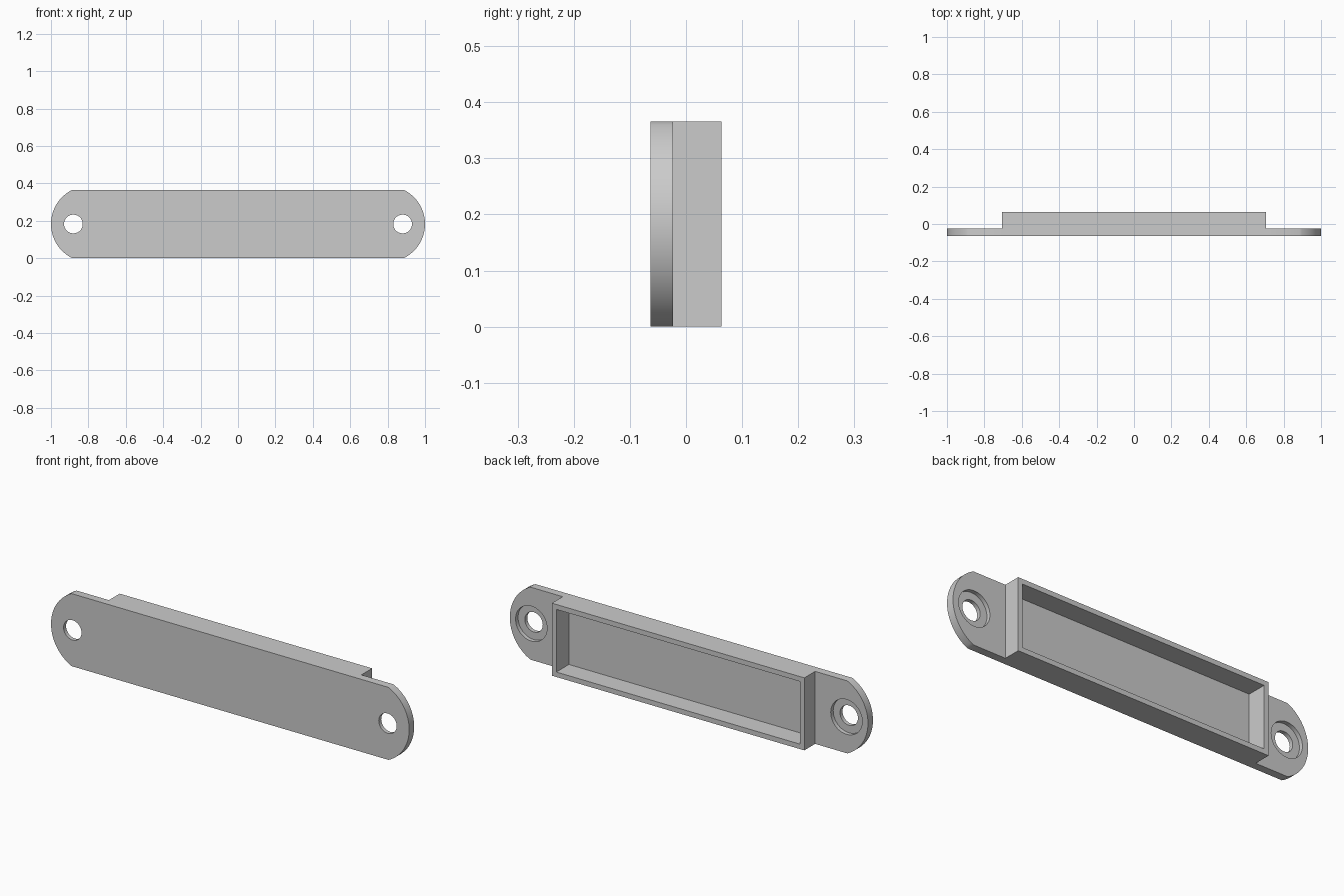
import bpy, bmesh, math
from mathutils import Matrix

cube = bpy.data.objects.get("Cube")
if cube:
    bpy.data.objects.remove(cube, do_unlink=True)

HEIGHT, MID = 0.366, 0.183
FRONT, PLATE_BACK, BACK = -0.063, -0.023, 0.063
HALF_BOX, WALL, FLOOR = 0.705, 0.025, -0.037
END_RADIUS, HOLE_X = 0.203, 0.88

grey = bpy.data.materials.new("plain_grey")
grey.use_nodes = True
colour = (0.6, 0.6, 0.6, 1)
grey.diffuse_color = colour
grey.node_tree.nodes["Principled BSDF"].inputs["Base Color"].default_value = colour


def make_object(name, bm):
    bmesh.ops.recalc_face_normals(bm, faces=bm.faces)
    mesh = bpy.data.meshes.new(name)
    bm.to_mesh(mesh)
    bm.free()
    mesh.materials.append(grey)
    obj = bpy.data.objects.new(name, mesh)
    bpy.context.collection.objects.link(obj)
    return obj


def prism(name, outline, y0, y1):
    """Extrude an x-z outline from y0 to y1."""
    bm = bmesh.new()
    face = bm.faces.new([bm.verts.new((x, y0, z)) for x, z in outline])
    ext = bmesh.ops.extrude_face_region(bm, geom=[face])["geom"]
    verts = [v for v in ext if isinstance(v, bmesh.types.BMVert)]
    bmesh.ops.translate(bm, verts=verts, vec=(0, y1 - y0, 0))
    return make_object(name, bm)


def rectangle(half, z0, z1):
    return [(-half, z0), (half, z0), (half, z1), (-half, z1)]


def circle(x, radius, n=48):
    return [(x + radius * math.cos(math.tau * i / n),
             MID + radius * math.sin(math.tau * i / n)) for i in range(n)]


def combine(target, tool, operation):
    """Apply a boolean, then drop the tool object."""
    mod = target.modifiers.new(operation, "BOOLEAN")
    mod.operation, mod.object, mod.solver = operation, tool, "EXACT"
    bpy.context.view_layer.objects.active = target
    bpy.ops.object.modifier_apply(modifier=mod.name)
    bpy.data.objects.remove(tool, do_unlink=True)


# Mounting plate with shallow arcs at both ends
sweep = math.asin(MID / END_RADIUS)
arc = [-sweep + 2 * sweep * i / 32 for i in range(33)]
right_end = [(1 - END_RADIUS + END_RADIUS * math.cos(a),
              MID + END_RADIUS * math.sin(a)) for a in arc]
left_end = [(-x, z) for x, z in reversed(right_end)]
body = prism("housing", right_end + left_end, FRONT, PLATE_BACK)

# Raised box on the back, hollowed out to an open tray
combine(body, prism("box", rectangle(HALF_BOX, 0, HEIGHT), FRONT, BACK), "UNION")
pocket = rectangle(HALF_BOX - WALL, WALL, HEIGHT - WALL)
combine(body, prism("pocket", pocket, FLOOR, BACK + 0.1), "DIFFERENCE")

# Screw holes with a wider recess on the back
for side in (-1, 1):
    x = side * HOLE_X
    combine(body, prism("hole", circle(x, 0.05), FRONT - 0.1, BACK), "DIFFERENCE")
    combine(body, prism("recess", circle(x, 0.088), PLATE_BACK - 0.02, BACK), "DIFFERENCE")

# Smooth the curved walls, keep the edges crisp
bpy.ops.object.select_all(action="DESELECT")
body.select_set(True)
bpy.context.view_layer.objects.active = body
bpy.ops.object.shade_smooth_by_angle(angle=math.radians(30))
